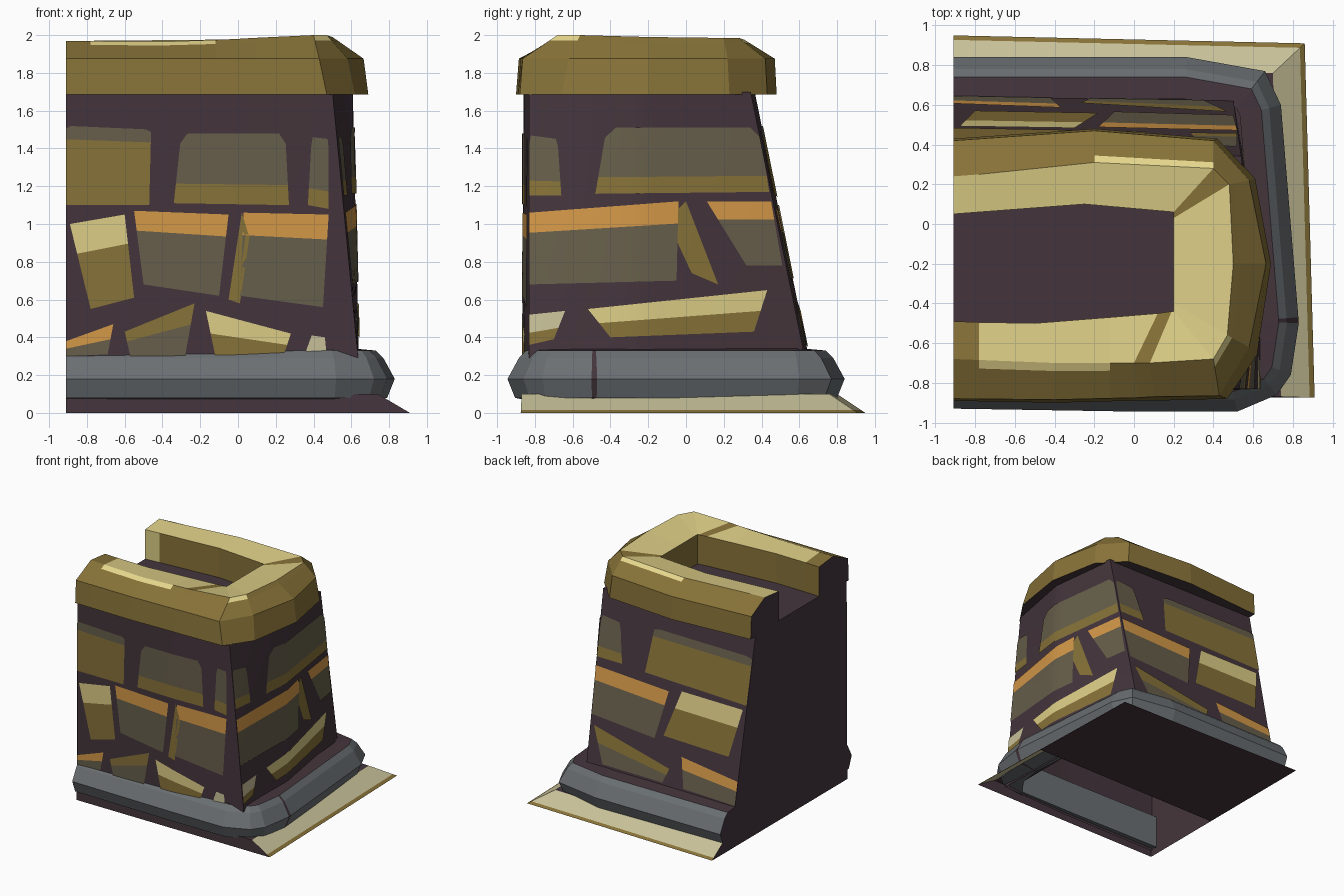
import bpy, bmesh
from mathutils import Vector

cube = bpy.data.objects.get("Cube")
if cube:
    bpy.data.objects.remove(cube, do_unlink=True)

# ---- flat colours -------------------------------------------------------
def linear(c):
    c /= 255
    return c / 12.92 if c < 0.04 else ((c + 0.055) / 1.055) ** 2.4

def material(name, r, g, b):
    m = bpy.data.materials.new(name)
    m.use_nodes = True
    colour = (linear(r), linear(g), linear(b), 1)
    m.diffuse_color = colour
    m.node_tree.nodes["Principled BSDF"].inputs["Base Color"].default_value = colour
    return m

MORTAR, OLIVE, TAUPE, CREAM, ORANGE, PALE, SLATE, HIGHLIGHT = range(8)
MATERIALS = [
    material("dark mortar", 68, 53, 60),
    material("olive stone", 135, 114, 56),
    material("taupe stone", 103, 95, 75),
    material("cream stone", 220, 205, 134),
    material("orange stone", 212, 152, 72),
    material("pale stone", 200, 193, 153),
    material("slate grey", 106, 111, 114),
    material("pale highlight", 238, 222, 146),
]

# ---- helpers ------------------------------------------------------------
LEFT = -0.91  # flat cut end
WALL_TOP = 1.7

def mix(a, b, t):
    return a + (b - a) * t

def build(name, verts, faces, colours, out=None, smooth=False):
    """Make an object; 'out' orients an open sheet, otherwise it is a solid."""
    mesh = bpy.data.meshes.new(name)
    bm = bmesh.new()
    points = [bm.verts.new(v) for v in verts]
    for ids, colour in zip(faces, colours):
        face = bm.faces.new([points[i] for i in ids])
        face.material_index = colour
        face.smooth = smooth
        face.normal_update()
        if out and face.normal.dot(Vector(out)) < 0:
            face.normal_flip()
    if not out:
        bmesh.ops.recalc_face_normals(bm, faces=bm.faces)
    bm.to_mesh(mesh)
    bm.free()
    for m in MATERIALS:
        mesh.materials.append(m)
    obj = bpy.data.objects.new(name, mesh)
    bpy.context.collection.objects.link(obj)

def grid(n, rings, rows):
    """Cells and faces of a grid with n points per row."""
    cells = [(j, i) for j in range(rings) for i in range(n - 1)]
    faces = [(j * n + i, j * n + i + 1, (j + 1) % rows * n + i + 1, (j + 1) % rows * n + i)
             for j, i in cells]
    return cells, faces

def sheet(name, rows, colour_of, out, smooth=False):
    """Open surface over rows of points."""
    cells, faces = grid(len(rows[0]), len(rows) - 1, len(rows))
    build(name, sum(rows, []), faces, [colour_of(j, i) for j, i in cells], out, smooth)

def tube(name, rows, colour_of):
    """Closed section running along a path, with both ends filled."""
    n, m = len(rows[0]), len(rows)
    cells, faces = grid(n, m, m)
    faces += [[j * n for j in range(m)], [j * n + n - 1 for j in range(m)]]
    build(name, sum(rows, []), faces,
          [colour_of(j, i) for j, i in cells] + [MORTAR, MORTAR])

# ---- battered wall ------------------------------------------------------
OUT = {"front": (0, -1, 0), "side": (1, 0, 0), "back": (0, 1, 0)}
FRONT_Y, CORNER_Y, BULGE_Y = -0.86, -0.83, -0.25

def corners(z):
    """Front corner x, bulge x, back corner x and back corner y at a height."""
    t = (z - 0.3) / 1.4
    return mix(0.635, 0.5, t), mix(0.64, 0.61, t), mix(0.5, 0.54, t), mix(0.628, 0.342, t)

def limits(side, z):
    xf, xm, xb, yb = corners(z)
    return {"front": (LEFT, xf), "side": (CORNER_Y, yb), "back": (LEFT, xb)}[side]

def on_wall(side, u, z, lift=0.0):
    xf, xm, xb, yb = corners(z)
    low, high = limits(side, z)
    u = min(max(u, low), high)
    if side == "front":
        p = Vector((u, mix(FRONT_Y, CORNER_Y, max(u, 0) / xf), z))
    elif side == "back":
        p = Vector((u, yb + 0.015 * (xb - u), z))
    elif u < BULGE_Y:
        p = Vector((mix(xf, xm, (u - CORNER_Y) / (BULGE_Y - CORNER_Y)), u, z))
    else:
        p = Vector((mix(xm, xb, (u - BULGE_Y) / (yb - BULGE_Y)), u, z))
    return p + lift * Vector(OUT[side])

for side in OUT:
    rows = []
    for j in range(13):
        z = mix(0.05, WALL_TOP, j / 12)
        low, high = limits(side, z)
        rows.append([on_wall(side, mix(low, high, i / 24), z) for i in range(25)])
    sheet(side + "_wall", rows, lambda j, i: MORTAR, OUT[side], True)

# ---- painted stones: lower left, lower right, upper right, upper left ---
def stone(side, top, body, band, *quad):
    bl, br, tr, tl = [Vector(q) for q in quad]
    rows = []
    for t in (0, (1 - band) / 2, 1 - band, 1 - band / 5, 1):
        a, b = mix(bl, tl, t), mix(br, tr, t)
        if t == 1 and top == TAUPE:  # worn upper corners
            a, b = mix(a, b, .06), mix(b, a, .06)
        rows.append([on_wall(side, *mix(a, b, i / 12), 0.007) for i in range(13)])
    sheet(side + "_stone", rows, lambda j, i: body if j < 2 else top, OUT[side], True)

# front courses
stone("front", TAUPE, OLIVE, .17, (LEFT, 1.1), (-.47, 1.1), (-.46, 1.5), (LEFT, 1.52))
stone("front", TAUPE, OLIVE, .72, (-.34, 1.11), (.27, 1.1), (.25, 1.48), (-.3, 1.48))
stone("front", TAUPE, OLIVE, .75, (.37, 1.1), (.48, 1.08), (.48, 1.45), (.39, 1.46))
stone("front", CREAM, OLIVE, .35, (-.78, .55), (-.55, .61), (-.6, 1.05), (-.89, 1))
stone("front", ORANGE, TAUPE, .27, (-.5, .68), (-.1, .62), (-.05, 1.05), (-.55, 1.07))
stone("front", OLIVE, OLIVE, .5, (-.05, .6), (.01, .58), (.06, .93), (.02, 1.06))
stone("front", ORANGE, TAUPE, .27, (.01, .62), (.45, .56), (.48, 1.05), (.03, 1.06))
stone("front", ORANGE, TAUPE, .5, (LEFT, .3), (-.69, .31), (-.66, .47), (LEFT, .38))
stone("front", OLIVE, TAUPE, .4, (-.57, .3), (-.28, .3), (-.23, .58), (-.6, .43))
stone("front", CREAM, OLIVE, .5, (-.12, .3), (.24, .3), (.28, .42), (-.17, .54))
stone("front", PALE, PALE, .5, (.35, .3), (.47, .3), (.46, .4), (.39, .41))
# side courses
stone("side", TAUPE, OLIVE, .75, (CORNER_Y, 1.15), (-.66, 1.15), (-.68, 1.45), (CORNER_Y, 1.47))
stone("side", TAUPE, OLIVE, .75, (-.48, 1.16), (.44, 1.17), (.39, 1.51), (-.42, 1.51))
stone("side", ORANGE, TAUPE, .28, (CORNER_Y, .68), (-.05, .7), (-.04, 1.12), (CORNER_Y, 1.06))
stone("side", OLIVE, OLIVE, .5, (.03, .74), (.17, .68), (.0, 1.12), (-.1, 1.02))
stone("side", ORANGE, TAUPE, .28, (.32, .78), (.51, .78), (.45, 1.12), (.11, 1.12))
stone("side", PALE, OLIVE, .6, (CORNER_Y, .36), (-.7, .39), (-.64, .54), (CORNER_Y, .52))
stone("side", CREAM, OLIVE, .5, (-.4, .4), (.36, .43), (.43, .65), (-.52, .55))
# back courses
stone("back", TAUPE, OLIVE, .75, (.28, 1.17), (.52, 1.17), (.52, 1.5), (.34, 1.48))
stone("back", TAUPE, OLIVE, .18, (LEFT, 1.14), (.06, 1.16), (.02, 1.52), (LEFT, 1.52))
stone("back", ORANGE, TAUPE, .3, (-.1, .68), (.5, .72), (.52, 1.1), (-.18, 1.07))
stone("back", CREAM, OLIVE, .38, (-.8, .71), (-.18, .72), (-.3, 1.1), (-.88, 1.1))
stone("back", OLIVE, TAUPE, .45, (-.22, .36), (.35, .36), (.47, .64), (-.27, .48))
stone("back", ORANGE, TAUPE, .4, (LEFT, .35), (-.42, .36), (-.37, .6), (LEFT, .54))

# ---- flat cut end and floor of the trough -------------------------------
xf, xm, xb, yb = corners(WALL_TOP)
back_top = on_wall("back", LEFT, WALL_TOP).y
back_low = on_wall("back", LEFT, .33).y
end = [(-.87, 0), (.95, 0), (.8, .1), (.7, .3), (back_low, .33), (back_top, WALL_TOP),
       (FRONT_Y, WALL_TOP)]
build("cut_end", [(LEFT, y, z) for y, z in end], [range(len(end))], [MORTAR], (-1, 0, 0))
floor = [(LEFT, FRONT_Y), (0, FRONT_Y), (xf, CORNER_Y), (xm, BULGE_Y), (xb, yb), (LEFT, back_top)]
build("trough_floor", [(x, y, WALL_TOP) for x, y in floor], [range(len(floor))], [MORTAR], (0, 0, 1))

# ---- rounded footing of slate -------------------------------------------
path = [Vector(p) for p in [(LEFT, -.93), (0, -.945), (.52, -.945), (.72, -.86), (.79, -.76),
                            (.83, -.5), (.828, -.47), (.74, .6), (.66, .77), (.27, .84),
                            (LEFT, .84)]]

def inset(k, d):
    """Move a path point inward along its mitred normal, less along the front."""
    normals = []
    for a, b in ((k - 1, k), (k, k + 1)):
        if a >= 0 and b < len(path):
            e = (path[b] - path[a]).normalized()
            normals.append(Vector((-e.y, e.x)))
    n = sum(normals, Vector((0, 0))).normalized()
    p = path[k] + n * (min(d, .13) if k < 3 else d) / n.dot(normals[0])
    return Vector((LEFT, p.y)) if k in (0, len(path) - 1) else p

section = [(.21, .34), (.1, .33), (.06, .29), (0, .18), (.04, .08), (.21, .06)]
footing = [[(*inset(k, d), z) for k in range(len(path))] for d, z in section]
tube("slate_footing", footing, lambda j, i: MORTAR if j == 0 or i == 5 else SLATE)

# ---- sloping ground skirt, front riser and half underside ----------------
ledge = [Vector(p) for p in [(.55, -.8, .1), (.55, .6, .1), (LEFT, .6, .1)]]
inner = [Vector(p) for p in [(.74, -.87, .1), (.7, .76, .1), (LEFT, .8, .1)]]
outer = [Vector(p) for p in [(.91, -.875, 0), (.86, .91, 0), (LEFT, .95, 0)]]
border = [mix(a, b, .85) for a, b in zip(inner, outer)]
sheet("ground_skirt", [ledge, inner, border, outer],
      lambda j, i: (MORTAR, PALE, OLIVE)[j], (0, 0, 1))
riser = [(LEFT, -.87, 0), outer[0], inner[0], (.55, -.87, .1), (LEFT, -.87, .08)]
build("front_riser", riser, [range(5)], [MORTAR], (0, -1, 0))
build("corner_ledge", [ledge[0], inner[0], riser[3]], [range(3)], [MORTAR], (0, 0, 1))
under = [(LEFT, -.12, 0), (.888, -.12, 0), outer[1], outer[2]]
build("underside", under, [range(4)], [MORTAR], (0, 0, -1))

# ---- U-shaped coping on top ---------------------------------------------
lip = [(LEFT, -.89), (-.78, -.893), (-.4, -.9), (-.12, -.893), (.02, -.89), (.1, -.89),
       (.47, -.88), (.62, -.66), (.69, -.2), (.61, .23), (.42, .43), (-.2, .48),
       (-.78, .439), (LEFT, .43)]
shoulder = [(LEFT, -.88), (-.78, -.881), (-.4, -.885), (-.12, -.878), (.02, -.875), (.1, -.87),
            (.43, -.865), (.58, -.62), (.665, -.2), (.58, .22), (.4, .42), (-.2, .47),
            (-.78, .429), (LEFT, .42)]
crown = [(LEFT, -.68, 1.97), (-.78, -.685, 1.968), (-.4, -.7, 1.965), (-.12, -.7, 1.975),
         (.0, -.7, 1.98), (.08, -.7, 1.985), (.4, -.68, 2), (.47, -.56, 2), (.5, -.2, 1.99),
         (.48, .2, 1.985), (.4, .28, 1.985), (-.2, .31, 1.975), (-.78, .25, 1.97),
         (LEFT, .24, 1.97)]
hollow = [(LEFT, -.49), (-.78, -.495), (-.5, -.5), (-.12, -.47), (.12, -.45), (.19, -.44),
          (.2, -.44), (.2, -.4), (.2, -.2), (.2, .03), (.2, .06), (-.25, .1),
          (-.78, .06), (LEFT, .05)]

def level(points, z):
    return [Vector((x, y, z)) for x, y in points]

crown = [Vector(p) for p in crown]
upper = level(shoulder, 1.875)
drip = [mix(a, b, .22) for a, b in zip(crown, upper)]
rows = [level(lip, 1.685), upper, drip, crown, level(hollow, 1.95), level(hollow, 1.69)]

def coping_colour(j, i):
    if j == 5:                         # underside
        return MORTAR
    if j == 2 and i in (1, 2, 6, 10):  # worn edge
        return HIGHLIGHT
    if j == 3 and i not in (0, 4, 9):  # top, with its cracks left dark
        return CREAM
    if j == 4 and i == 12:             # worn end of the trough
        return CREAM
    return OLIVE

tube("coping", rows, coping_colour)
